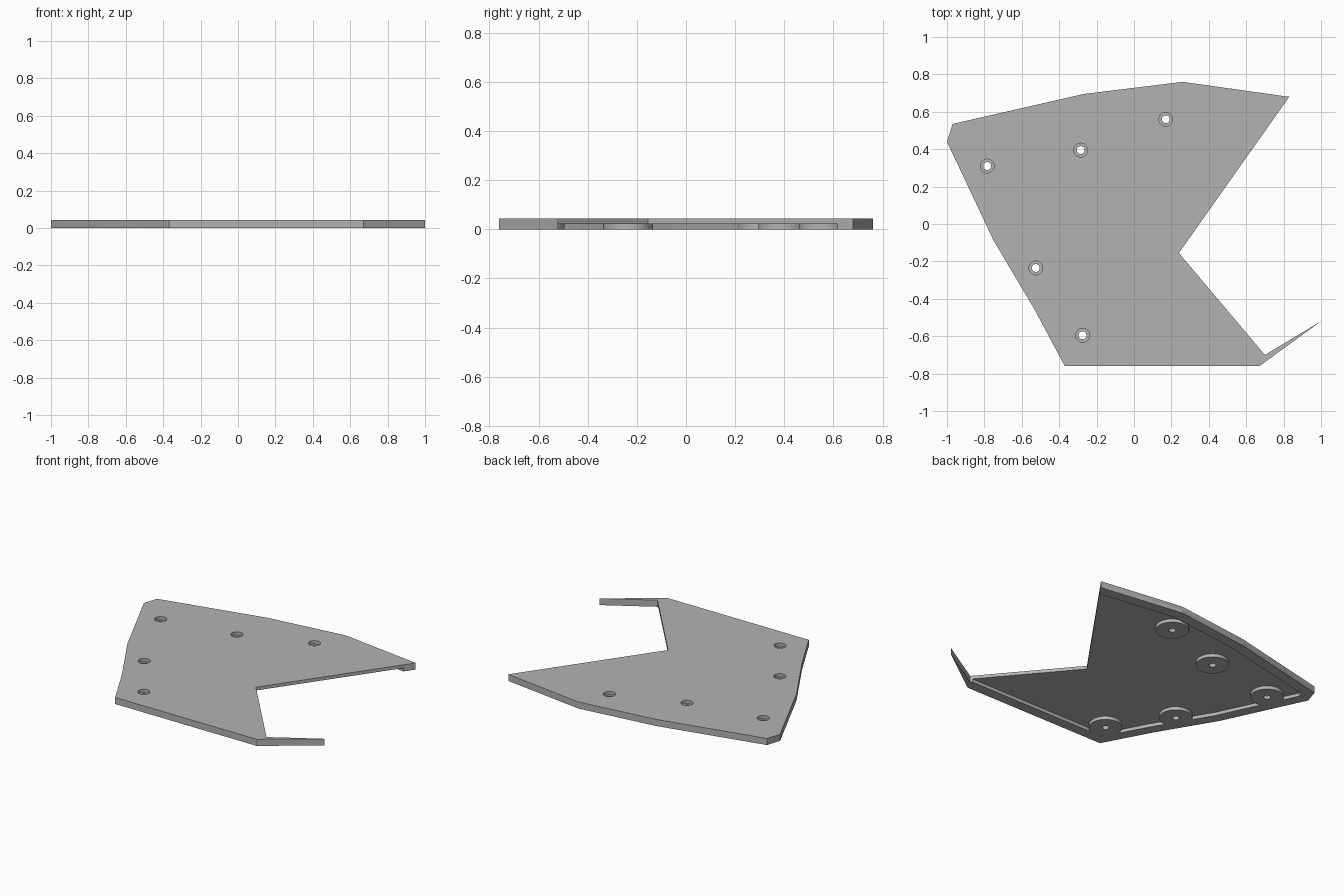
import bpy
import bmesh
from mathutils import Vector

cube = bpy.data.objects.get("Cube")
if cube:
    bpy.data.objects.remove(cube, do_unlink=True)

HEIGHT, FLOOR = 0.044, 0.022      # top of plate, ceiling of the underside recess
RIM, BOSS_R, BORE_R, HOLE_R = 0.07, 0.1, 0.037, 0.021

grey = bpy.data.materials.new("plain grey")
grey.use_nodes = True
grey.diffuse_color = (0.45, 0.45, 0.45, 1)
grey.node_tree.nodes["Principled BSDF"].inputs["Base Color"].default_value = grey.diffuse_color

# Outer edge, counterclockwise from the pointed back corner to the front corner
edge = [Vector(p) for p in [
    (0.83, 0.68), (0.26, 0.76), (-0.27, 0.695), (-0.97, 0.535), (-1, 0.44),
    (-0.75, -0.09), (-0.53, -0.46), (-0.37, -0.76), (0.67, -0.76)]]
spur, nook, notch = Vector((1, -0.52)), Vector((0.7, -0.7)), Vector((0.24, -0.155))
hole_spots = [(-0.785, 0.31), (-0.285, 0.395), (0.17, 0.56), (-0.525, -0.235), (-0.275, -0.595)]


def make_object(name, bm):
    bmesh.ops.recalc_face_normals(bm, faces=bm.faces)
    mesh = bpy.data.meshes.new(name)
    bm.to_mesh(mesh)
    bm.free()
    mesh.materials.append(grey)
    obj = bpy.data.objects.new(name, mesh)
    bpy.context.collection.objects.link(obj)
    return obj


def prism(name, points, low, high):
    """Flat outline raised to a solid."""
    bm = bmesh.new()
    face = bm.faces.new([bm.verts.new((p.x, p.y, low)) for p in points])
    raised = bmesh.ops.extrude_face_region(bm, geom=[face], use_keep_orig=True)
    verts = [g for g in raised["geom"] if isinstance(g, bmesh.types.BMVert)]
    bmesh.ops.translate(bm, verts=verts, vec=(0, 0, high - low))
    return make_object(name, bm)


def inset_line(a, b, amount):
    d = (b - a).normalized()
    return a + Vector((-d.y, d.x)) * amount, d


def crossing(first, second):
    (p, d), (q, e) = first, second
    return p + d * ((q - p).cross(e) / d.cross(e))


def smooth(obj):
    bpy.ops.object.select_all(action="DESELECT")
    obj.select_set(True)
    bpy.context.view_layer.objects.active = obj
    bpy.ops.object.shade_smooth_by_angle()


# Top plate with counterbores
plate = prism("top_plate", edge + [spur, nook, notch], FLOOR, HEIGHT)
bm = bmesh.new()
for x, y in hole_spots:
    made = bmesh.ops.create_cone(bm, cap_ends=True, segments=32, radius1=BORE_R,
                                 radius2=BORE_R, depth=0.2)
    bmesh.ops.translate(bm, verts=made["verts"], vec=(x, y, FLOOR))
cutter = make_object("bore_cutter", bm)
cut = plate.modifiers.new("bores", "BOOLEAN")
cut.operation, cut.solver, cut.object = "DIFFERENCE", "EXACT", cutter
bpy.context.view_layer.objects.active = plate
bpy.ops.object.modifier_apply(modifier=cut.name)
bpy.data.objects.remove(cutter, do_unlink=True)
smooth(plate)

# Underside rim, open along the notch, with the spur at its front end
lines = [inset_line(notch, edge[0], 0)]
lines += [inset_line(a, b, RIM) for a, b in zip(edge, edge[1:])]
lines.append(inset_line(nook, notch, 0))
inner = [crossing(a, b) for a, b in zip(lines, lines[1:])]
prism("underside_rim", edge + [spur, nook] + inner[::-1], 0, FLOOR)

# Round bosses with screw holes
for number, (x, y) in enumerate(hole_spots, 1):
    bm = bmesh.new()
    profile = [(HOLE_R, 0), (BOSS_R, 0), (BOSS_R, FLOOR), (HOLE_R, FLOOR)]
    verts = [bm.verts.new((r, 0, z)) for r, z in profile]
    edges = [bm.edges.new((verts[i - 1], verts[i])) for i in range(len(verts))]
    bmesh.ops.spin(bm, geom=verts + edges, cent=(0, 0, 0), axis=(0, 0, 1),
                   angle=6.2831853, steps=48)
    bmesh.ops.remove_doubles(bm, verts=bm.verts, dist=0.0001)
    boss = make_object(f"screw_boss_{number}", bm)
    boss.location = (x, y, 0)
    smooth(boss)
